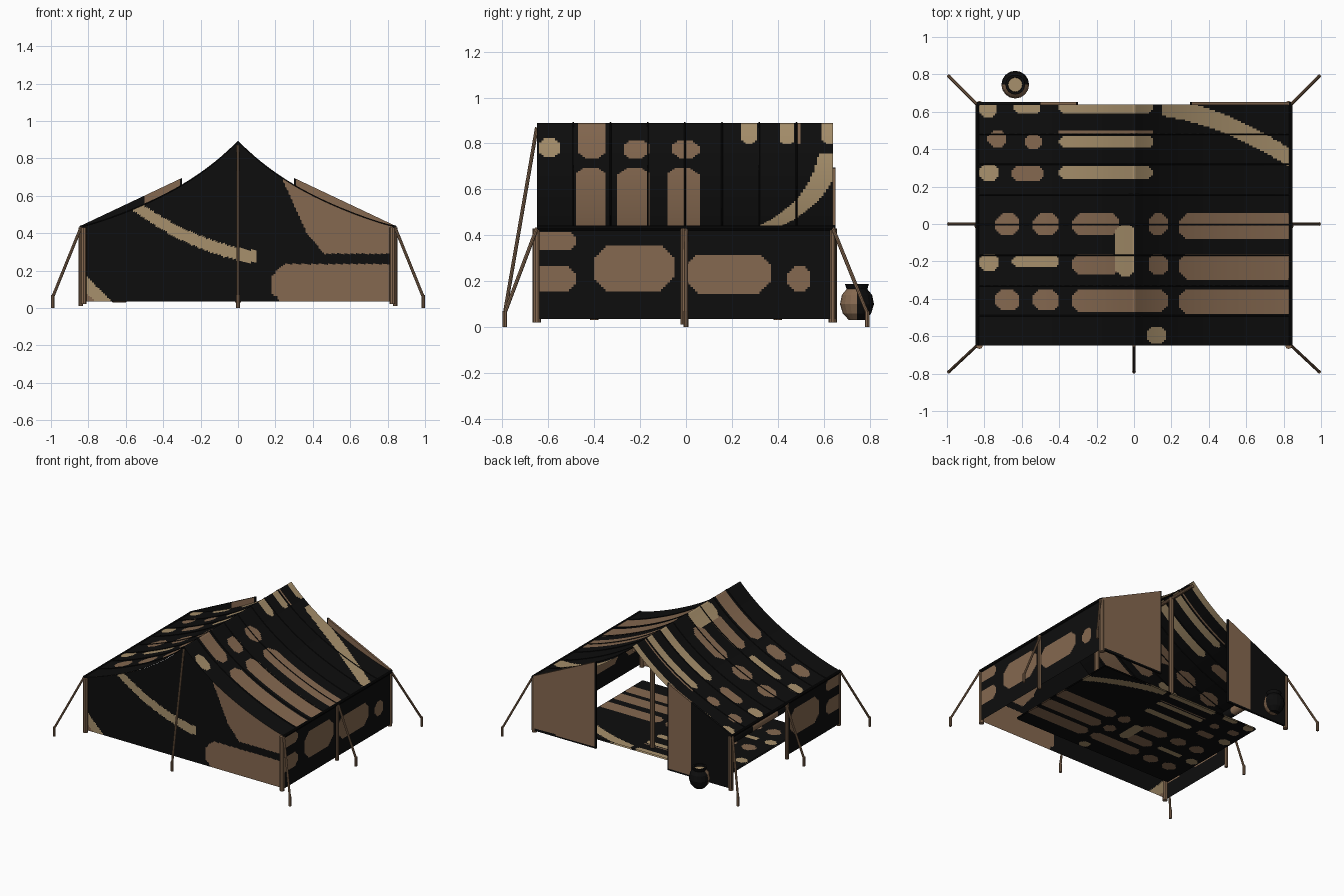
import bpy
import bmesh
import math
from mathutils import Vector

if "Cube" in bpy.data.objects:
    bpy.data.objects.remove(bpy.data.objects["Cube"], do_unlink=True)


def material(name, colour):
    mat = bpy.data.materials.new(name)
    mat.use_nodes = True
    mat.diffuse_color = (*colour, 1)
    mat.node_tree.nodes["Principled BSDF"].inputs["Base Color"].default_value = (*colour, 1)
    return mat


MATERIALS = [material("black_canvas", (.004, .004, .004)),
             material("brown_canvas", (.235, .14, .08)),
             material("tan_canvas", (.39, .28, .15))]
BLACK, BROWN, TAN = range(3)
HALF, FRONT, BACK = .845, -.65, .64
EAVE, RIDGE, HEM = .435, .89, .035


def finish(name, bm, smooth=False):
    mesh = bpy.data.meshes.new(name)
    for face in bm.faces:
        face.smooth = smooth
    bm.to_mesh(mesh)
    bm.free()
    for mat in MATERIALS:
        mesh.materials.append(mat)
    obj = bpy.data.objects.new(name, mesh)
    bpy.context.collection.objects.link(obj)
    return obj


def sheet(name, nu, nv, point, paint, smooth=False):
    """Cloth grid: point(u, v) places it, paint(centre) picks the colour."""
    bm = bmesh.new()
    rows = [[bm.verts.new(point(i / nu, j / nv)) for i in range(nu + 1)]
            for j in range(nv + 1)]
    for low, high in zip(rows, rows[1:]):
        for i in range(nu):
            face = bm.faces.new((low[i], low[i + 1], high[i + 1], high[i]))
            face.material_index = paint(face.calc_center_median())
    bmesh.ops.remove_doubles(bm, verts=bm.verts, dist=.00001)
    return finish(name, bm, smooth)


def rod(name, start, end, radius, colour=BROWN, sides=10):
    a, b = Vector(start), Vector(end)
    bm = bmesh.new()
    bmesh.ops.create_cone(bm, cap_ends=True, segments=sides, radius1=radius,
                          radius2=radius, depth=(b - a).length)
    turn = (b - a).to_track_quat('Z', 'Y').to_matrix().to_4x4()
    turn.translation = (a + b) / 2
    bm.transform(turn)
    for face in bm.faces:
        face.material_index = colour
    obj = finish(name, bm)
    return obj


def roof_height(x):
    t = max(0, 1 - abs(x) / HALF)
    return EAVE + (RIDGE - EAVE) * (.75 * t ** 1.2 + .25 * t ** 4)


def lerp(a, b, t):
    return a + (b - a) * t


def in_patch(p, q, box):
    """Rectangle with clipped corners."""
    p0, p1, q0, q1 = box
    dp, dq = min(p - p0, p1 - p), min(q - q0, q1 - q)
    return dp > 0 and dq > 0 and dp + dq > .3 * min(p1 - p0, q1 - q0)


# Camouflage patches on the roof: x range, y range
ROOF_TAN = [(-.83, -.73, .57, .66), (-.64, -.5, .59, .66), (-.4, .1, .59, .66),
            (-.4, .1, .41, .47), (-.83, -.72, .23, .32), (-.4, .1, .24, .31),
            (-.83, -.72, -.25, -.16), (-.65, -.4, -.23, -.17),
            (-.1, 0, -.28, 0), (.07, .17, -.64, -.55)]
ROOF_BROWN = [(-.78, -.68, .41, .5), (-.58, -.49, .4, .48), (-.4, .1, .48, .5),
              (-.65, -.48, .23, .31)]
for row, last in ((0, .18), (-.215, .18), (-.405, .18)):
    lo, hi = row - .06, row + .055
    ROOF_BROWN += [(.24, .87, lo - .02, hi), (.08, last, lo, hi), (-.33, -.08, lo, hi)]
    if row != -.215:
        ROOF_BROWN += [(-.74, -.61, lo, hi), (-.54, -.4, lo, hi)]
ROOF_BROWN.append((-.33, .18, -.47, -.35))


def roof_paint(c):
    sweep = .63 - .2 * (c.x - .2) - .35 * (c.x - .2) ** 2
    if c.x > .15 and sweep - .06 < c.y < sweep + .04:
        return TAN
    if any(in_patch(c.x, c.y, box) for box in ROOF_TAN):
        return TAN
    return BROWN if any(in_patch(c.x, c.y, box) for box in ROOF_BROWN) else BLACK


def floor_paint(c):
    return roof_paint(Vector((c.x * 1.24, (c.y - .025) * 1.36, 0)))


def front_paint(c):
    x, z = c.x, c.z
    if -.57 < x < .1 and abs(z - .29 + .22 * x - .45 * x * x) < .034:
        return TAN
    if z > .29 and x > .25 + .45 * (.66 - z) + max(0, .4 - z) * .4:
        return BROWN
    if in_patch(x, z, (.18, 1.2, .02, .235)):
        return BROWN
    corner = x + HALF + z - HEM
    return BROWN if corner < .08 else TAN if corner < .17 else BLACK


SIDE_BROWN = [(-.405, -.05, .155, .36), (0, .37, .15, .315), (.44, .545, .155, .265),
              (-.8, -.48, .34, .41), (-.8, -.48, .155, .26)]


def side_paint(c):
    return BROWN if any(in_patch(c.y, c.z, box) for box in SIDE_BROWN) else BLACK


# Roof, ground sheet and closed front wall
def roof_point(u, v):
    x = lerp(-HALF, HALF, u)
    return x, lerp(FRONT, BACK, v), roof_height(x)


def front_point(u, v):
    x = lerp(-HALF, HALF, u) * .995
    return x, FRONT + .005, lerp(HEM, roof_height(x) - .002, v)


sheet("roof", 168, 129, roof_point, roof_paint, True)
sheet("front_wall", 168, 70, front_point, front_paint)
for name, z in (("ground_sheet", .033), ("ground_sheet_underside", .022)):
    sheet(name, 136, 95, lambda u, v: (lerp(-.68, .68, u), lerp(-.45, .5, v), z), floor_paint)

# Side walls: one full, the other open at the rear with its cloth rolled up
for name, x, rear in (("left_wall", .838, BACK), ("right_wall", -.838, 0)):
    sheet(name, round((rear - FRONT) * 100), 40,
          lambda u, v: (x, lerp(FRONT, rear, u), lerp(HEM, EAVE, v)), side_paint)
sheet("rolled_wall", 14, 62,
      lambda u, v: (-.815 + .03 * math.cos(u * math.tau), lerp(.01, .63, v),
                    .395 + .035 * math.sin(u * math.tau)),
      lambda c: BROWN if in_patch(c.y, c.z, (.1, .4, .34, .45)) else BLACK, True)


# Back door flaps, with straight sloping tops
def flap(name, side):
    def point(u, v):
        x = lerp(.3, .84, u)
        return side * x, .645, lerp(HEM, lerp(.695, .44, u), v)

    def paint(c):
        if c.z < .05 or abs(c.x) < .31 or abs(c.x) > .83:
            return BLACK
        return BROWN if c.x > -.5 else BLACK

    obj = sheet(name, 54, 50, point, paint)
    thick = obj.modifiers.new("thickness", 'SOLIDIFY')
    thick.thickness, thick.offset = .015, 0


flap("left_door_flap", 1)
flap("right_door_flap", -1)

# Raised roof seams
seams = bpy.data.curves.new("roof_seams", 'CURVE')
seams.dimensions = '3D'
seams.bevel_depth, seams.bevel_resolution = .004, 1
for k in range(-3, 4):
    line = seams.splines.new('POLY')
    line.points.add(40)
    for i, pt in enumerate(line.points):
        x = lerp(-HALF, HALF, i / 40)
        pt.co = (x, k * .162 - .005, roof_height(x), 1)
seams.materials.append(MATERIALS[BLACK])
bpy.context.collection.objects.link(bpy.data.objects.new("roof_seams", seams))

# Frame poles
rod("ridge_pole", (0, FRONT + .01, .855), (0, BACK - .01, .855), .012)
for label, y in (("front", -.4), ("back", .4)):
    rod(label + "_centre_pole", (0, y, .03), (0, y, .86), .018)


# Guy ropes with stakes
def guy(name, top, foot):
    rod(name + "_rope", top, (*foot, .06), .008, sides=8)
    rod(name + "_stake", (*foot, 0), (*foot, .07), .01, sides=8)


guy("front_ridge", (0, FRONT, .87), (0, -.79))
for side, label in ((1, "left"), (-1, "right")):
    rod(label + "_eave_pole", (side * .838, FRONT, .432), (side * .838, BACK, .432), .011, BLACK)
    rod(label + "_middle_post", (side * .84, -.012, .01), (side * .84, -.012, .43), .013)
    guy(label + "_middle", (side * .84, 0, .43), (side * .99, 0))
    for end, y in (("front", FRONT), ("back", BACK)):
        rod(f"{label}_{end}_post", (side * .826, y, .02), (side * .826, y, .43), .018)
        guy(f"{label}_{end}", (side * .84, y, .43),
            (side * .99, math.copysign(.79, y)))

# Clay pot beside the door
POT = [(0, .03), (.035, .03), (.062, .06), (.074, .1), (.066, .14),
       (.045, .165), (.052, .187), (.04, .187), (.038, .17), (0, .17)]


def pot_point(u, v):
    r, z = POT[round(v * (len(POT) - 1))]
    return -.635 + r * math.cos(u * math.tau), .745 + r * math.sin(u * math.tau), z


def pot_paint(c):
    if c.z > .165 and math.hypot(c.x + .635, c.y - .745) < .037:
        return TAN
    return BROWN if c.y < .745 and c.z < .155 else BLACK


sheet("pot", 16, len(POT) - 1, pot_point, pot_paint)
